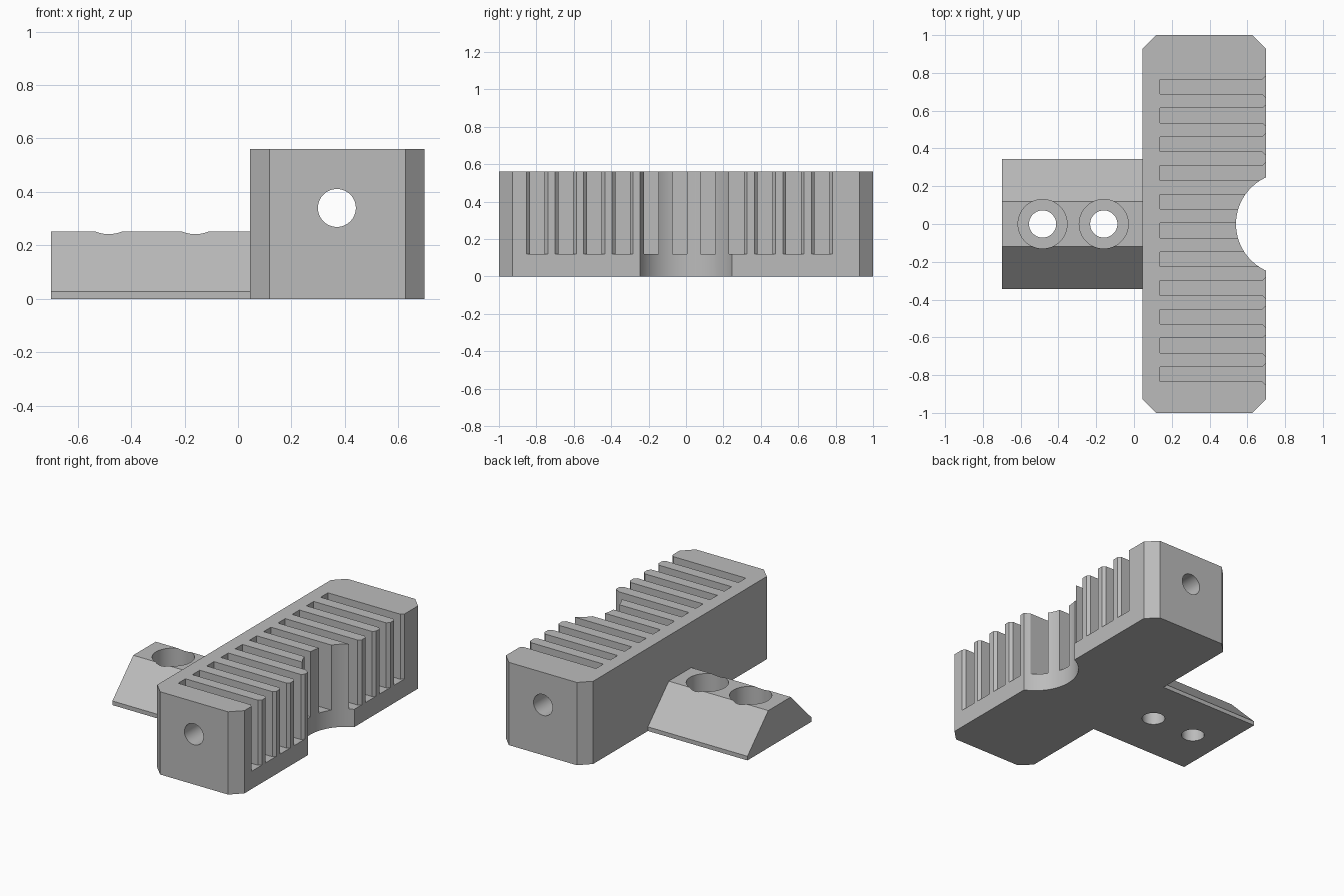
import bpy
import math

cube = bpy.data.objects.get("Cube")
if cube:
    bpy.data.objects.remove(cube, do_unlink=True)

grey = bpy.data.materials.new("plain grey")
grey.use_nodes = True
colour = (0.5, 0.5, 0.5, 1)
grey.diffuse_color = colour
grey.node_tree.nodes["Principled BSDF"].inputs["Base Color"].default_value = colour


def prism(name, profile, axis, low, high):
    """Extrude a profile along x (profile in y,z), y (x,z) or z (x,y)."""
    def place(p, t):
        point = list(p)
        point.insert("xyz".index(axis), t)
        return point
    n = len(profile)
    verts = [place(p, t) for t in (low, high) for p in profile]
    faces = [list(range(n))[::-1], list(range(n, 2 * n))]
    faces += [[i, (i + 1) % n, (i + 1) % n + n, i + n] for i in range(n)]
    # The y axis swaps handedness
    if axis == "y":
        faces = [f[::-1] for f in faces]
    mesh = bpy.data.meshes.new(name)
    mesh.from_pydata(verts, [], faces)
    mesh.materials.append(grey)
    obj = bpy.data.objects.new(name, mesh)
    bpy.context.collection.objects.link(obj)
    return obj


def circle(u, v, r, sides=64):
    return [(u + r * math.cos(2 * math.pi * i / sides),
             v + r * math.sin(2 * math.pi * i / sides)) for i in range(sides)]


def combine(target, tool, operation="DIFFERENCE"):
    bpy.context.view_layer.objects.active = target
    mod = target.modifiers.new(operation, "BOOLEAN")
    mod.operation = operation
    mod.solver = "EXACT"
    mod.object = tool
    bpy.ops.object.modifier_apply(modifier=mod.name)
    bpy.data.objects.remove(tool, do_unlink=True)


# Main block with chamfered upright corners
left, right, c = 0.045, 0.698, 0.072
block = prism("toothed_block", [
    (left + c, -1), (right - c, -1), (right, -1 + c), (right, 1 - c),
    (right - c, 1), (left + c, 1), (left, 1 - c), (left, -1 + c)], "z", 0, 0.56)

# Mounting arm with sloping sides
arm = prism("mounting_arm", [
    (-0.343, 0), (0.343, 0), (0.343, 0.028), (0.12, 0.252),
    (-0.12, 0.252), (-0.343, 0.028)], "x", -0.7, 0.1)
combine(block, arm, "UNION")

# Screw holes with counterbores
for x in (-0.484, -0.16):
    combine(block, prism("screw_hole", circle(x, 0, 0.072), "z", -0.1, 0.4))
    combine(block, prism("counterbore", circle(x, 0, 0.13), "z", 0.12, 0.4))

# Round recess and lengthwise bore
combine(block, prism("round_recess", circle(0.811, 0, 0.271, 96), "z", -0.1, 0.7))
combine(block, prism("long_bore", circle(0.37, 0.34, 0.071), "y", -1.2, 1.2))

# Row of slots with flared mouths
half, flare = 0.039, 0.018
for i in range(11):
    y = 0.727 - 0.1523 * i
    combine(block, prism("slot", [
        (0.137, y - half), (right - flare, y - half), (right, y - half - flare),
        (0.8, y - half - flare), (0.8, y + half + flare), (right, y + half + flare),
        (right - flare, y + half), (0.137, y + half)], "z", 0.12, 0.7))

bpy.ops.object.select_all(action="DESELECT")
block.select_set(True)
bpy.context.view_layer.objects.active = block
bpy.ops.object.shade_smooth_by_angle(angle=math.radians(30))
